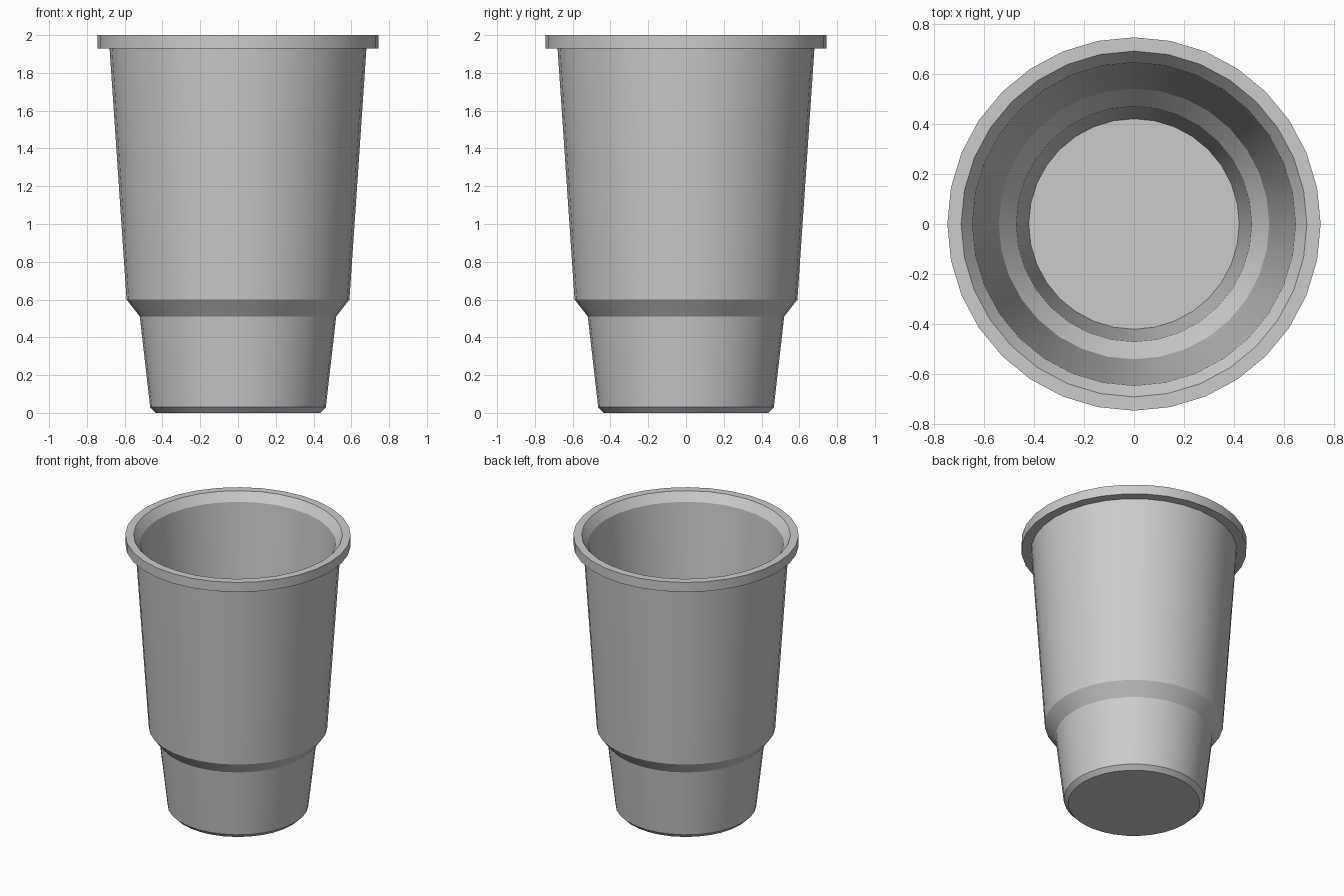
import bpy, bmesh
from math import cos, sin, tau, radians

if "Cube" in bpy.data.objects:
    bpy.data.objects.remove(bpy.data.objects["Cube"])

SIDES = 32

# Closed wall section (radius, height): outside from base to rim, then inside down to the floor
profile = [
    (0.435, 0.0), (0.465, 0.03), (0.52, 0.51), (0.59, 0.60),
    (0.68, 1.93), (0.745, 1.93), (0.745, 2.0), (0.69, 2.0),
    (0.645, 1.94), (0.54, 0.62), (0.47, 0.53), (0.42, 0.05),
]


def lathe(name, section):
    bm = bmesh.new()
    rings = [[bm.verts.new((r * cos(tau * i / SIDES), r * sin(tau * i / SIDES), z))
              for i in range(SIDES)] for r, z in section]
    for a, b in zip(rings, rings[1:]):
        for i in range(SIDES):
            j = (i + 1) % SIDES
            bm.faces.new((a[i], a[j], b[j], b[i]))
    # Underside and inner floor
    bm.faces.new(rings[0][::-1])
    bm.faces.new(rings[-1])
    bmesh.ops.recalc_face_normals(bm, faces=bm.faces)
    mesh = bpy.data.meshes.new(name)
    bm.to_mesh(mesh)
    bm.free()
    obj = bpy.data.objects.new(name, mesh)
    bpy.context.collection.objects.link(obj)
    return obj


# Stepped tapered cup with rim
cup = lathe("cup", profile)
bpy.context.view_layer.objects.active = cup
cup.select_set(True)
bpy.ops.object.shade_smooth_by_angle(angle=radians(30))
